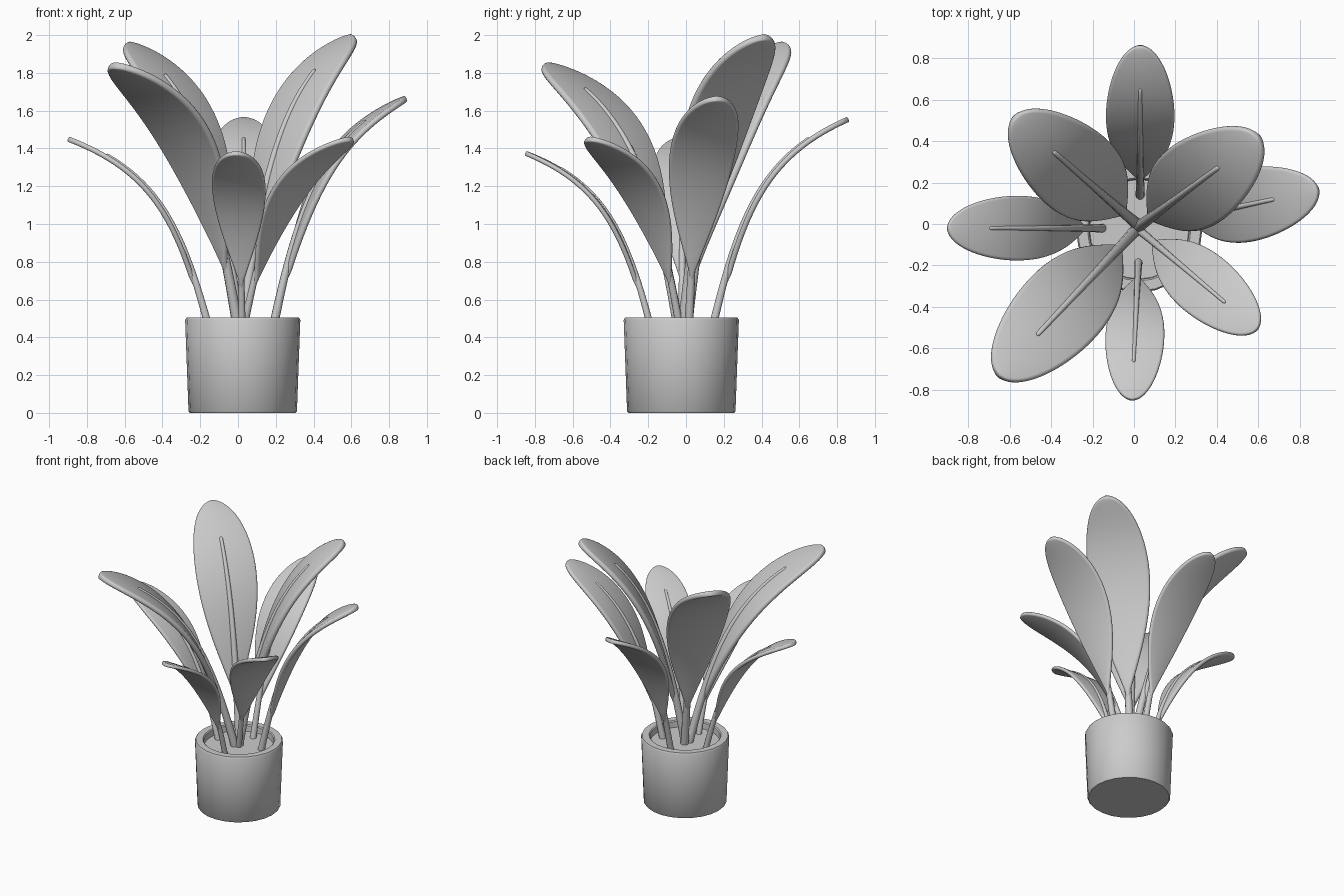
import bpy, bmesh, math
from mathutils import Vector
from mathutils.geometry import interpolate_bezier

cube = bpy.data.objects.get("Cube")
if cube:
    bpy.data.objects.remove(cube, do_unlink=True)

GREY = (0.6, 0.6, 0.6, 1)
mat = bpy.data.materials.new("plain grey")
mat.use_nodes = True
mat.diffuse_color = GREY
mat.node_tree.nodes["Principled BSDF"].inputs["Base Color"].default_value = GREY


def loft(name, rings, angle=40):
    """Skin closed rings of points, cap both ends and shade smooth."""
    bm = bmesh.new()
    loops = [[bm.verts.new(p) for p in ring] for ring in rings]
    for a, b in zip(loops, loops[1:]):
        for i in range(len(a)):
            j = (i + 1) % len(a)
            bm.faces.new((a[i], a[j], b[j], b[i]))
    bm.faces.new(loops[0][::-1])
    bm.faces.new(loops[-1])
    bmesh.ops.recalc_face_normals(bm, faces=bm.faces)
    mesh = bpy.data.meshes.new(name)
    bm.to_mesh(mesh)
    bm.free()
    mesh.materials.append(mat)
    obj = bpy.data.objects.new(name, mesh)
    bpy.context.collection.objects.link(obj)
    bpy.ops.object.select_all(action='DESELECT')
    obj.select_set(True)
    bpy.context.view_layer.objects.active = obj
    bpy.ops.object.shade_smooth_by_angle(angle=math.radians(angle))
    return obj


def circle(radius, z, sides=24):
    cx, cy = 0.025, -0.025
    turns = [math.tau * i / sides for i in range(sides)]
    return [(cx + radius * math.cos(a), cy + radius * math.sin(a), z) for a in turns]


# Pot with a thick rim, and the soil inside it
pot_profile = [(0.28, 0), (0.287, 0.008), (0.305, 0.492), (0.298, 0.505),
               (0.25, 0.505), (0.243, 0.498), (0.238, 0.42)]
loft("pot", [circle(r, z) for r, z in pot_profile])
loft("soil", [circle(0.24, 0.42), circle(0.24, 0.455)])


def leaf_path(base, tip):
    """Arching centre line, returned as a function of arc length fraction."""
    span = tip - base
    ctrl = [base + Vector((span.x * h, span.y * h, span.z * v))
            for h, v in ((0, 0), (0.2, 0.55), (0.38, 0.82), (1, 1))]
    pts = interpolate_bezier(*ctrl, 80)
    dist = [0]
    for a, b in zip(pts, pts[1:]):
        dist.append(dist[-1] + (b - a).length)

    def at(s):
        d = s * dist[-1]
        i = 0
        while i < len(pts) - 2 and dist[i + 1] < d:
            i += 1
        step = pts[i + 1] - pts[i]
        return pts[i] + step * ((d - dist[i]) / step.length), step.normalized()
    return at


def leaf(name, base, tip):
    base, tip = Vector((*base, 0.5)), Vector(tip)
    size = (tip - base).length
    at = leaf_path(base, tip)
    side = Vector((base.y - tip.y, tip.x - base.x, 0)).normalized()

    # Blade: teardrop outline, rounded edges
    start, widest, count = 0.14, 0.64, 32
    rings = []
    for k in range(count + 1):
        u = 1 - (1 - k / count) ** 1.8
        p, along = at(start + (1 - start) * u)
        up = along.cross(side)
        if u < widest:
            f = math.sin(math.pi / 2 * u / widest) ** 1.1
        else:
            f = math.sqrt(max(0, 1 - ((u - widest) / (1 - widest)) ** 2))
        w = max(0.131 * size * f, 0.004)
        h = min(0.0115 * size, w * 0.9)
        ring = []
        for sign in (1, -1):
            for step in range(7):
                a = math.radians(-90 + 30 * step)
                ring.append(p + side * sign * (w - h + h * math.cos(a))
                            + up * sign * h * math.sin(a))
        rings.append(ring)
    loft(name + "_leaf_blade", rings, 60)

    # Stem that thins into a raised midrib on the upper side
    rings = []
    for k in range(29):
        s = -0.06 + 0.88 * k / 28
        p, along = at(s)
        up = along.cross(side)
        r = size * (0.018 - 0.0105 * k / 28)
        c = p + up * 0.01 * size
        for scale, push in ([(1, 0)] if k < 28 else [(1, 0), (0.7, 0.7), (0.2, 1)]):
            rings.append([c + along * push * r
                          + (side * math.cos(a) + up * math.sin(a)) * r * scale
                          for a in (math.tau * i / 10 for i in range(10))])
    loft(name + "_leaf_stem", rings, 60)


# Eight leaves fanned around the pot: base on the soil, then tip
leaf("back", (0.03, 0.165), (0.03, 0.86, 1.555))
leaf("front", (0.02, -0.21), (-0.01, -0.85, 1.375))
leaf("left", (0.21, 0.02), (0.89, 0.165, 1.665))
leaf("right", (-0.18, -0.02), (-0.9, -0.02, 1.45))
leaf("back_left", (0.04, 0.0), (0.605, 0.42, 1.99))
leaf("back_right", (-0.01, 0.02), (-0.58, 0.515, 1.95))
leaf("front_left", (0.05, -0.05), (0.595, -0.51, 1.45))
leaf("front_right", (-0.02, -0.06), (-0.655, -0.735, 1.84))
